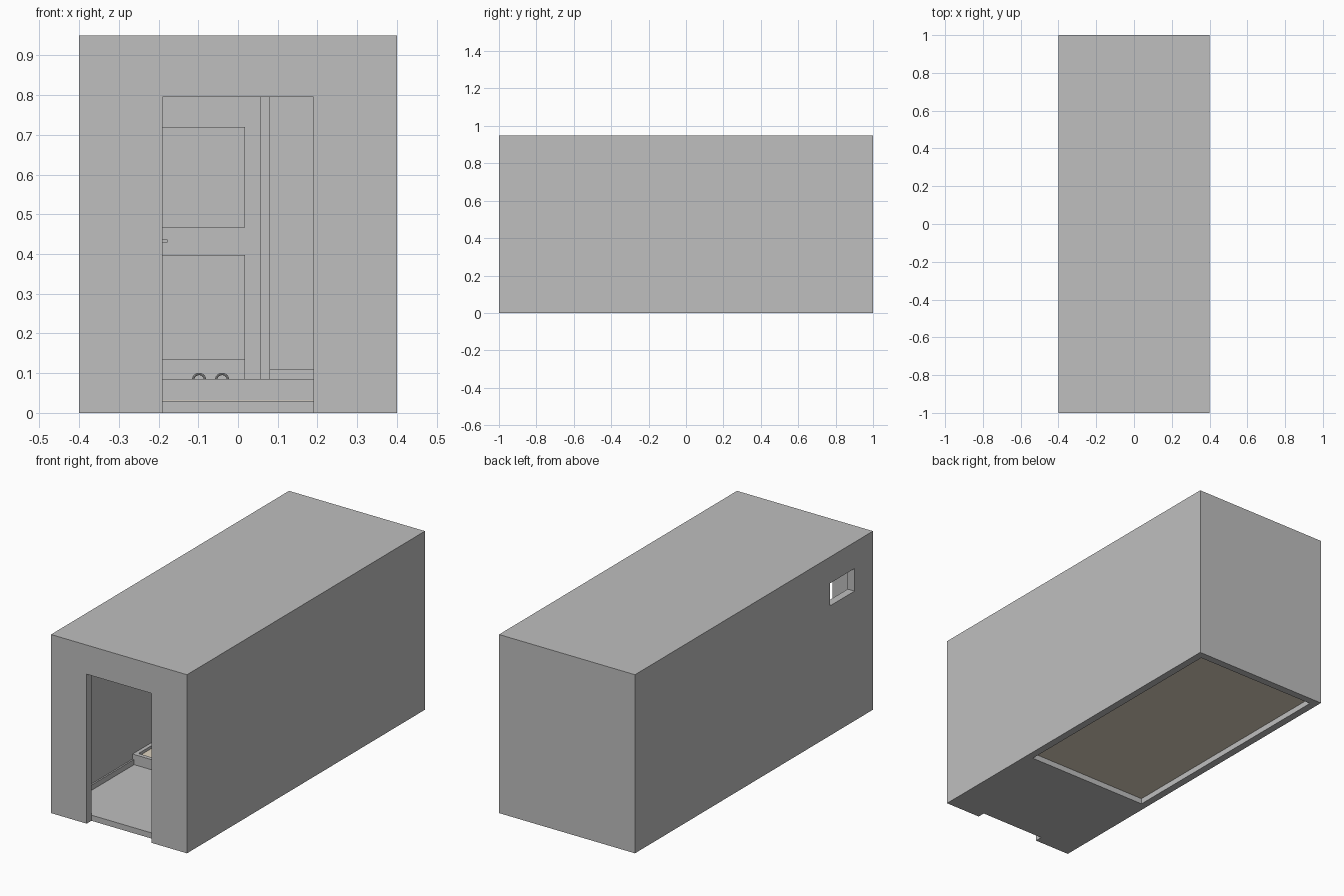
import bpy, bmesh, math

if "Cube" in bpy.data.objects:
    bpy.data.objects.remove(bpy.data.objects["Cube"])


def material(name, rgb):
    m = bpy.data.materials.new(name)
    m.diffuse_color = (*rgb, 1)
    m.use_nodes = True
    m.node_tree.nodes["Principled BSDF"].inputs["Base Color"].default_value = m.diffuse_color
    return m


GREY = material("plain_grey", (0.52, 0.52, 0.52))
BEIGE = material("beige_deck", (0.73, 0.65, 0.53))


def box(name, x, y, z, mat=GREY):
    """Box from (min, max) ranges on each axis."""
    bm = bmesh.new()
    bmesh.ops.create_cube(bm, size=1)
    for v in bm.verts:
        v.co = [r[0] if c < 0 else r[1] for c, r in zip(v.co, (x, y, z))]
    me = bpy.data.meshes.new(name)
    bm.to_mesh(me)
    bm.free()
    me.materials.append(mat)
    ob = bpy.data.objects.new(name, me)
    bpy.context.collection.objects.link(ob)
    return ob


def cut(target, x, y, z):
    """Subtract a box from the target."""
    cutter = box("cutter", x, y, z)
    cutter.hide_render = True
    mod = target.modifiers.new("cut", "BOOLEAN")
    mod.operation, mod.solver, mod.object = "DIFFERENCE", "EXACT", cutter
    bpy.context.view_layer.objects.active = target
    bpy.ops.object.modifier_apply(modifier=mod.name)
    bpy.data.objects.remove(cutter)


# Outer shell: room, floor pit, doorway and side window
shell = box("shell", (-0.4, 0.4), (-1, 1), (0, 0.95))
cut(shell, (-0.36, 0.36), (-0.96, 0.96), (0.03, 0.91))
cut(shell, (-0.36, 0.36), (-0.37, 0.96), (-0.1, 0.1))
cut(shell, (-0.19, 0.19), (-1.1, -0.96), (-0.1, 0.795))
cut(shell, (-0.5, -0.3), (-0.845, -0.64), (0.69, 0.81))

# Raised deck over the pit, with a curb around it
box("deck", (-0.36, 0.36), (-0.37, 0.96), (0.03, 0.07), BEIGE)
box("front_curb", (-0.36, 0.36), (-0.372, -0.35), (0.031, 0.085))
for side, s in (("left", -1), ("right", 1)):
    x = sorted((s * 0.36, s * 0.34))
    box(side + "_curb", x, (-0.35, 0.96), (0.07, 0.085))
    x = sorted((s * 0.36, s * 0.352))
    box(side + "_skirting", x, (-0.96, -0.372), (0.03, 0.058))

# Partition and the low step beside it
box("partition", (0.057, 0.08), (-0.3, 0.96), (0.07, 0.91))
box("low_step", (0.08, 0.36), (0.5, 0.96), (0.07, 0.11))

# Cabinets on the back wall
box("lower_cabinet", (-0.36, 0.017), (0.75, 0.96), (0.135, 0.398))
box("cabinet_plinth", (-0.36, 0.017), (0.78, 0.96), (0.07, 0.135))
box("upper_cabinet", (-0.36, 0.017), (0.83, 0.96), (0.467, 0.72))
box("wall_handle", (-0.36, -0.178), (0.72, 0.732), (0.429, 0.437))

# Two small round hoops on the deck
for i, x in enumerate((-0.098, -0.04)):
    bpy.ops.mesh.primitive_torus_add(
        major_segments=24, minor_segments=8, major_radius=0.015, minor_radius=0.003,
        location=(x, 0.6, 0.083), rotation=(math.pi / 2, 0, 0))
    hoop = bpy.context.object
    hoop.name = "hoop_%d" % (i + 1)
    hoop.data.materials.append(GREY)
    bpy.ops.object.shade_smooth_by_angle()
